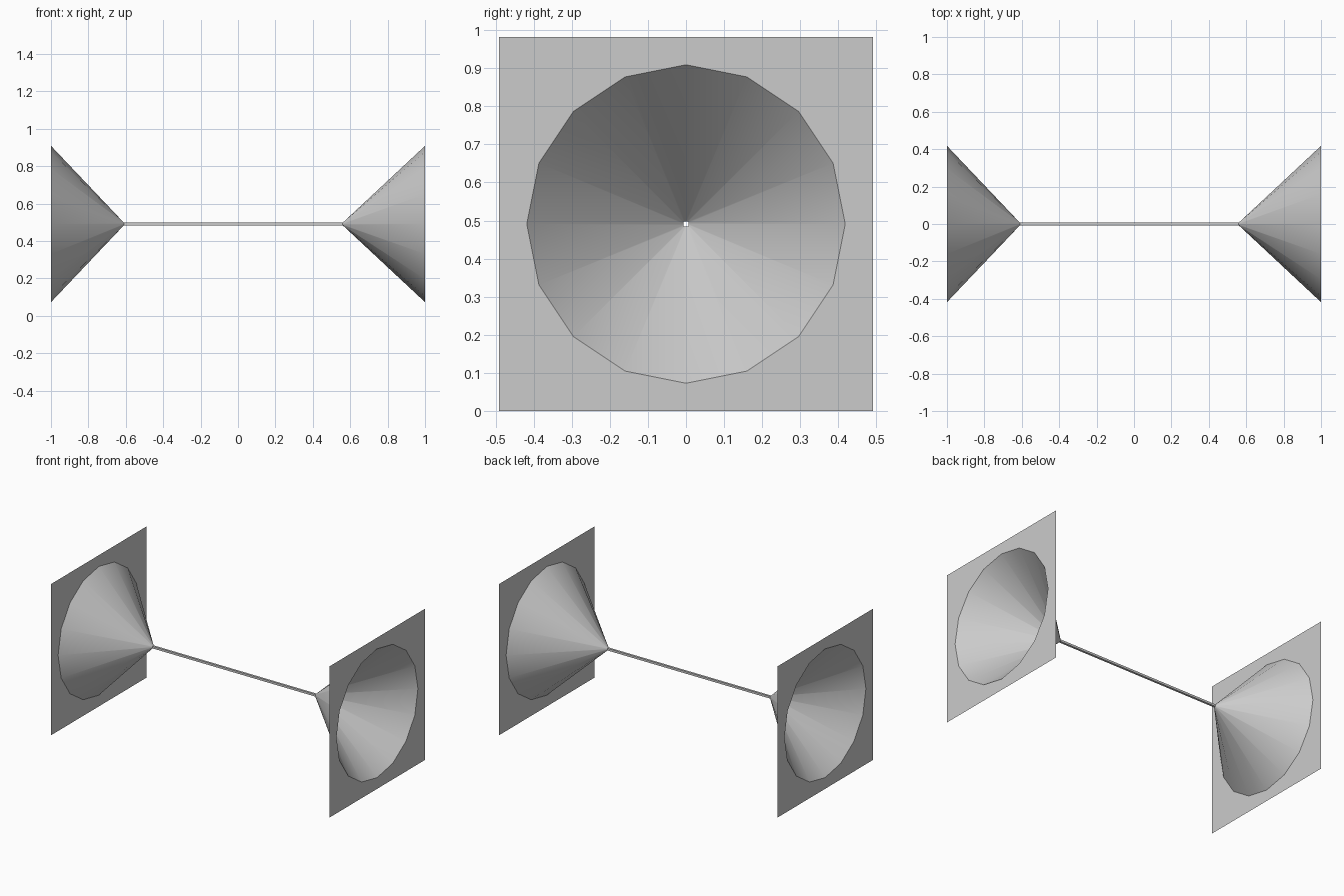
import bpy
from math import sin, cos, pi, radians

cube = bpy.data.objects.get("Cube")
if cube:
    bpy.data.objects.remove(cube, do_unlink=True)

SIDES = 16
HALF = 0.491      # half width of the end plates, also the axis height
MOUTH = 0.418     # funnel mouth radius
BORE = 0.007      # half width of the square tube
ENDS = {"left": (1.0, 0.56), "right": (-1.0, -0.61)}   # mouth x, throat x

grey = bpy.data.materials.new("light grey")
grey.use_nodes = True
colour = (0.6, 0.6, 0.6, 1)
grey.diffuse_color = colour
grey.node_tree.nodes["Principled BSDF"].inputs["Base Color"].default_value = colour


def ring(x, size, square):
    """Points around the x axis, on a circle or pushed out onto a square."""
    points = []
    for i in range(SIDES):
        a = 2 * pi * i / SIDES
        r = size / max(abs(cos(a)), abs(sin(a))) if square else size
        points.append((x, r * cos(a), HALF + r * sin(a)))
    return points


def band(name, start, end, flip=False):
    """Open surface joining two rings."""
    faces = []
    for i in range(SIDES):
        j = (i + 1) % SIDES
        face = (i, j, j + SIDES, i + SIDES)
        faces.append(face[::-1] if flip else face)
    mesh = bpy.data.meshes.new(name)
    mesh.from_pydata(start + end, [], faces)
    mesh.materials.append(grey)
    obj = bpy.data.objects.new(name, mesh)
    bpy.context.collection.objects.link(obj)
    bpy.ops.object.select_all(action='DESELECT')
    obj.select_set(True)
    bpy.context.view_layer.objects.active = obj
    bpy.ops.object.shade_smooth_by_angle(angle=radians(30))
    return obj


# Square end plates with a round opening, and the funnels behind them
for side, (mouth_x, throat_x) in ENDS.items():
    mouth = ring(mouth_x, MOUTH, False)
    flip = mouth_x < 0
    band(side + "_end_plate", ring(mouth_x, HALF, True), mouth, flip)
    band(side + "_funnel", mouth, ring(throat_x, BORE, True), flip)

# Hollow square tube joining the two throats
band("connecting_tube", ring(ENDS["right"][1], BORE, True),
     ring(ENDS["left"][1], BORE, True))
